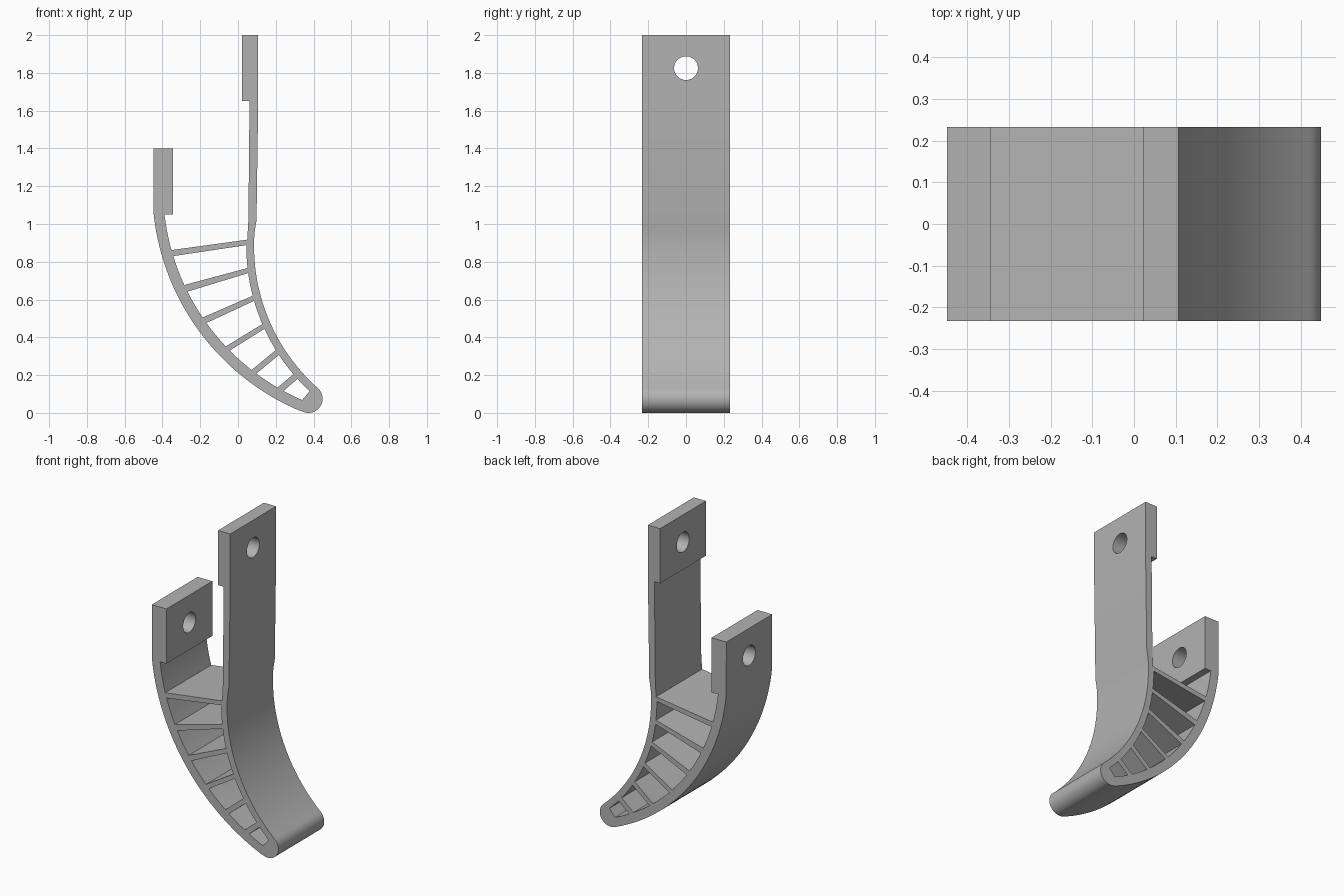
import bpy, bmesh
from math import sin, cos, radians, sqrt, pi

cube = bpy.data.objects.get("Cube")
if cube:
    bpy.data.objects.remove(cube, do_unlink=True)

HALF_DEPTH = 0.232
BACK_C, BACK_IN, BACK_OUT = (0.826, 1.19), 1.223, 1.28      # back band arcs
FRONT_C, FRONT_IN, FRONT_OUT = (1.091, 0.883), 1.047, 1.006  # front band arcs
TIP_C, TIP_R = (0.373, 0.075), 0.075

grey = bpy.data.materials.new("plain grey")
grey.use_nodes = True
colour = (0.45, 0.45, 0.45, 1)
grey.diffuse_color = colour
grey.node_tree.nodes["Principled BSDF"].inputs["Base Color"].default_value = colour


def arc(c, r, a0, a1, n):
    """Points on an arc between two angles in degrees."""
    angles = [radians(a0 + (a1 - a0) * i / n) for i in range(n + 1)]
    return [(c[0] + r * cos(a), c[1] + r * sin(a)) for a in angles]


def edge(c, r, z0, z1, n=6):
    """Points on the left side of a circle between two heights."""
    heights = [z0 + (z1 - z0) * i / n for i in range(n + 1)]
    return [(c[0] - sqrt(r * r - (z - c[1]) ** 2), z) for z in heights]


# Outline: back plate, outer curve, rounded tip, front curve, strap, front plate
outline = [(-0.448, 1.4)]
outline += arc(BACK_C, BACK_OUT, 186.3, 247, 40)
outline += arc(TIP_C, TIP_R, -111, 47, 20)
outline += arc(FRONT_C, FRONT_OUT, 227.5, 176, 36)
outline += [(0.098, 1.02), (0.107, 1.65), (0.107, 2), (0.021, 2), (0.021, 1.65), (0.061, 1.65)]
outline += [(0.055, 1.02), (0.049, 0.917)]
outline += edge(BACK_C, BACK_IN, 0.862, 1.05)
outline += [(-0.344, 1.05), (-0.344, 1.4)]

# Windows between ribs: back top, front top, back bottom, front bottom heights
windows = [
    (0.83, 0.888, 0.677, 0.767),
    (0.642, 0.74, 0.505, 0.62),
    (0.476, 0.593, 0.352, 0.47),
    (0.33, 0.445, 0.227, 0.333),
    (0.208, 0.307, 0.134, 0.205),
    (0.116, 0.18, 0.068, 0.115),
]
loops = [outline]
for bt, ft, bb, fb in windows:
    loops.append(edge(BACK_C, BACK_IN, bt, bb) + edge(FRONT_C, FRONT_IN, fb, ft))

# Extrude the filled profile across the width
curve = bpy.data.curves.new("ribbed_finger_profile", "CURVE")
curve.dimensions = "2D"
curve.fill_mode = "BOTH"
curve.extrude = HALF_DEPTH
for pts in loops:
    spline = curve.splines.new("POLY")
    spline.points.add(len(pts) - 1)
    for p, (x, z) in zip(spline.points, pts):
        p.co = (x, z, 0, 1)
    spline.use_cyclic_u = True
finger = bpy.data.objects.new("ribbed_finger", curve)
bpy.context.collection.objects.link(finger)
finger.rotation_euler.x = pi / 2
bpy.ops.object.select_all(action="DESELECT")
finger.select_set(True)
bpy.context.view_layer.objects.active = finger
bpy.ops.object.convert(target="MESH")
bpy.ops.object.transform_apply(location=False, rotation=True, scale=False)

bm = bmesh.new()
bm.from_mesh(finger.data)
bmesh.ops.remove_doubles(bm, verts=bm.verts, dist=0.0001)
bmesh.ops.recalc_face_normals(bm, faces=bm.faces)
bm.to_mesh(finger.data)
bm.free()
finger.data.materials.clear()
finger.data.materials.append(grey)

# Bolt holes through both mounting plates
for name, x, z in (("front_hole_cutter", 0.06, 1.825), ("back_hole_cutter", -0.4, 1.225)):
    bpy.ops.mesh.primitive_cylinder_add(vertices=40, radius=0.063, depth=0.3,
                                        location=(x, 0, z), rotation=(0, pi / 2, 0))
    cutter = bpy.context.object
    cutter.name = name
    cutter.data.materials.append(grey)
    mod = finger.modifiers.new(name, "BOOLEAN")
    mod.operation = "DIFFERENCE"
    mod.solver = "EXACT"
    mod.object = cutter
    bpy.ops.object.select_all(action="DESELECT")
    finger.select_set(True)
    bpy.context.view_layer.objects.active = finger
    bpy.ops.object.modifier_apply(modifier=name)
    bpy.data.objects.remove(cutter, do_unlink=True)

bpy.ops.object.shade_smooth_by_angle(angle=radians(30))
